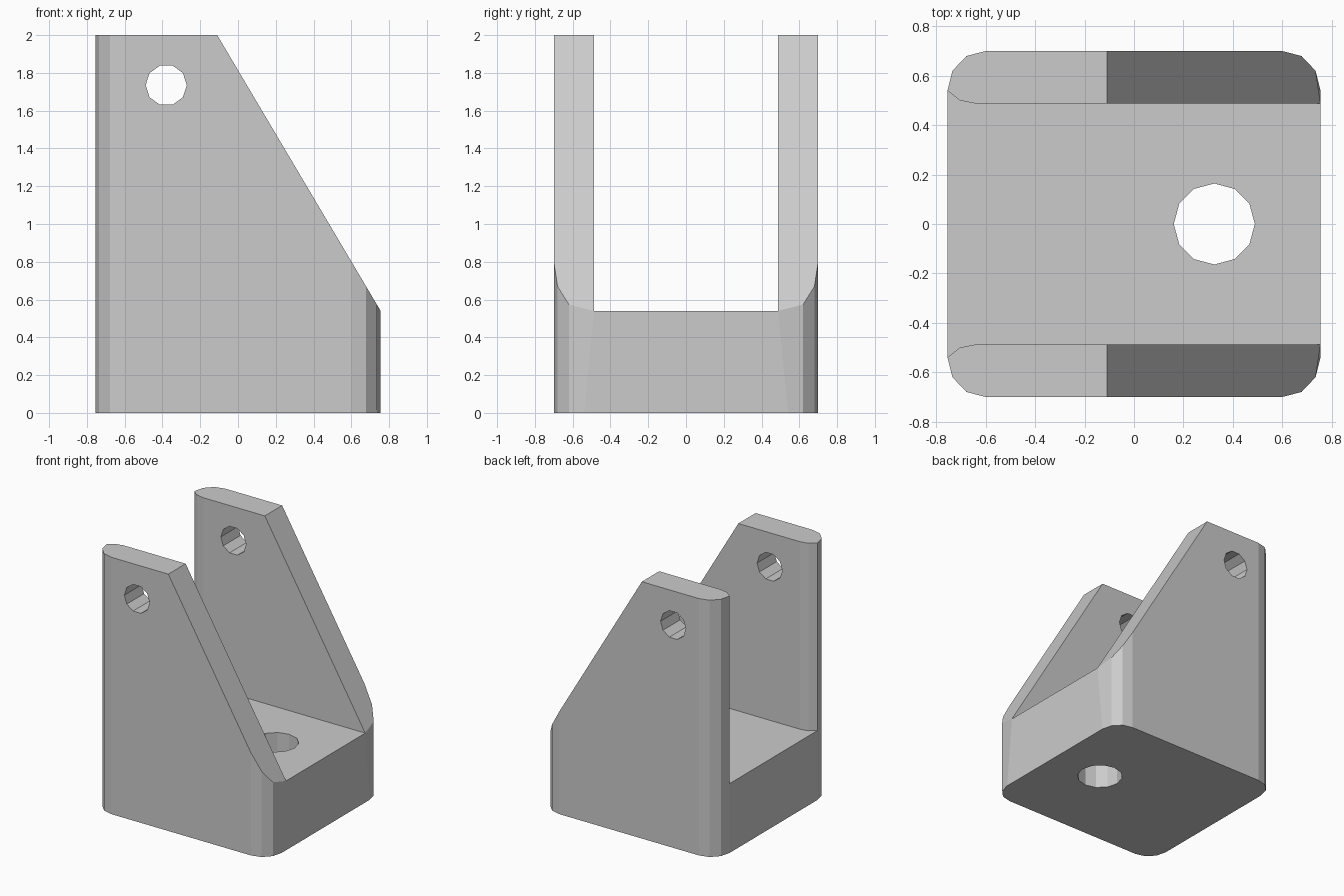
import bpy, bmesh, math
from mathutils import Vector

if "Cube" in bpy.data.objects:
    bpy.data.objects.remove(bpy.data.objects["Cube"])

FLOOR, TOP, HALF_X, INNER_Y = 0.54, 2.0, 0.755, 0.487


def prism(name, points, z0, z1):
    """Closed prism from a counter-clockwise xy outline."""
    bm = bmesh.new()
    face = bm.faces.new([bm.verts.new((x, y, z0)) for x, y in points])
    new = bmesh.ops.extrude_face_region(bm, geom=[face])["geom"]
    bmesh.ops.translate(bm, vec=(0, 0, z1 - z0),
                        verts=[v for v in new if isinstance(v, bmesh.types.BMVert)])
    bmesh.ops.recalc_face_normals(bm, faces=bm.faces[:])
    mesh = bpy.data.meshes.new(name)
    bm.to_mesh(mesh)
    bm.free()
    obj = bpy.data.objects.new(name, mesh)
    bpy.context.collection.objects.link(obj)
    return obj


def ring(sides, radius, cx=0, cy=0):
    return [(cx + radius * math.cos(2 * math.pi * i / sides),
             cy + radius * math.sin(2 * math.pi * i / sides)) for i in range(sides)]


def cut(target, cutter):
    mod = target.modifiers.new(cutter.name, "BOOLEAN")
    mod.operation, mod.solver, mod.object = "DIFFERENCE", "EXACT", cutter
    cutter.hide_render = True
    cutter.hide_set(True)


# Bracket block with rounded vertical corners
corner = [(HALF_X, 0.54), (0.735, 0.62), (0.678, 0.68), (0.60, 0.70)]
back = corner + [(-x, y) for x, y in reversed(corner)]
outline = back + [(x, -y) for x, y in reversed(back)]
body = prism("clevis_bracket", outline, 0, TOP)

# Sloped front edge, with its lowest corners drawn in to the slot walls
bm = bmesh.new()
bm.from_mesh(body.data)
start, end = Vector((-0.11, 0, TOP)), Vector((HALF_X, 0, FLOOR))
run = end - start
cutline = bmesh.ops.bisect_plane(
    bm, geom=bm.verts[:] + bm.edges[:] + bm.faces[:], plane_co=start,
    plane_no=(-run.z, 0, run.x), clear_outer=True)["geom_cut"]
bmesh.ops.holes_fill(bm, edges=[e for e in cutline if isinstance(e, bmesh.types.BMEdge)])
for v in bm.verts:
    if v.co.x > HALF_X - 0.005 and v.co.z > 0.3:
        v.co.y = math.copysign(INNER_Y, v.co.y)
        v.co.z = FLOOR
bmesh.ops.recalc_face_normals(bm, faces=bm.faces[:])
bm.to_mesh(body.data)
bm.free()

# Slot between the two ears, flared at the rear
side = [(1.0, INNER_Y), (-0.64, INNER_Y), (-0.705, 0.50), (-HALF_X, 0.54), (-0.80, 0.576)]
slot = prism("slot_cutter", side + [(x, -y) for x, y in reversed(side)], FLOOR, 2.5)
cut(body, slot)

# Mounting hole in the base
cut(body, prism("base_hole_cutter", ring(12, 0.164, 0.325), -0.5, 1.0))

# Pin hole through both ears
pin = prism("pin_hole_cutter", ring(10, 0.109), -1, 1)
pin.rotation_euler.x = math.pi / 2
pin.location = (-0.38, 0, 1.735)
cut(body, pin)
